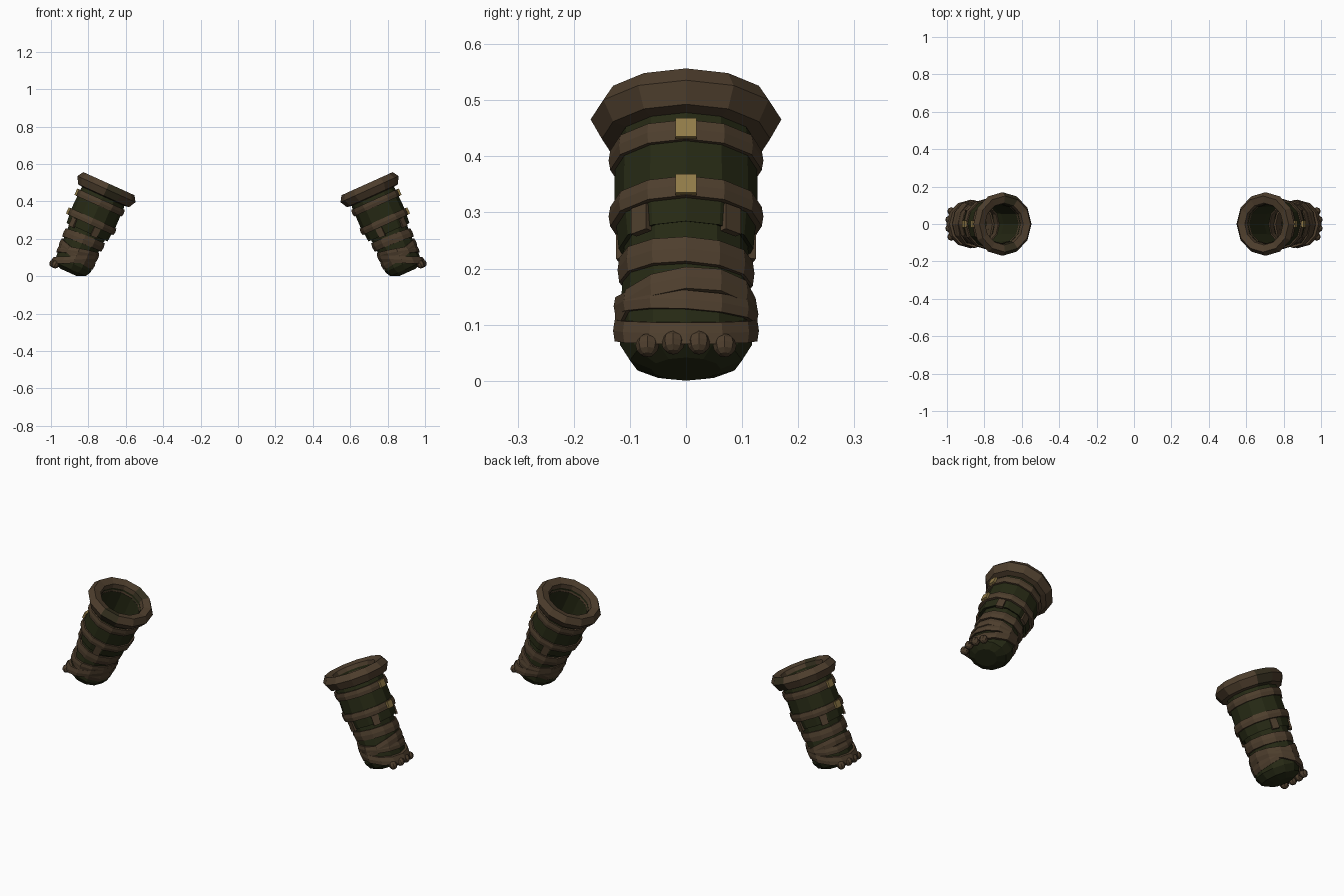
import bpy, bmesh, math
from mathutils import Matrix, Vector

if "Cube" in bpy.data.objects:
    bpy.data.objects.remove(bpy.data.objects["Cube"])


def material(name, rgb):
    m = bpy.data.materials.new(name)
    m.diffuse_color = (*rgb, 1)
    m.use_nodes = True
    m.node_tree.nodes["Principled BSDF"].inputs["Base Color"].default_value = m.diffuse_color
    return m


LEATHER = material("brown leather", (0.075, 0.048, 0.026))
CLOTH = material("dark green cloth", (0.019, 0.022, 0.007))
BRASS = material("dull brass", (0.28, 0.195, 0.065))
SHADE = material("dark olive leather", (0.034, 0.028, 0.013))

SIDES = 12
# Glove frame: local x = back of hand, local z = up the arm, origin = rim centre
FRAME = Matrix.Translation((0.69, 0, 0.495)) @ Matrix.Rotation(math.radians(-24.3), 4, 'Y')


def finish(bm, name, side, mats):
    bmesh.ops.recalc_face_normals(bm, faces=bm.faces)
    bm.transform(FRAME)
    if side < 0:
        bm.transform(Matrix.Scale(-1, 4, (1, 0, 0)))
        bmesh.ops.reverse_faces(bm, faces=bm.faces)
    me = bpy.data.meshes.new(name)
    bm.to_mesh(me)
    bm.free()
    for m in mats:
        me.materials.append(m)
    ob = bpy.data.objects.new(name + ("_right" if side > 0 else "_left"), me)
    bpy.context.collection.objects.link(ob)
    return ob


def rings(profile, closed=False, cap=False, tilt=0, twist=0):
    """Stack of oval rings (x radius, y radius, depth, x centre)."""
    bm = bmesh.new()
    loops = []
    for rx, ry, t, cx in profile:
        loop = []
        for i in range(SIDES):
            a = 2 * math.pi * i / SIDES
            x, y = cx + rx * math.cos(a), ry * math.sin(a)
            loop.append(bm.verts.new((x, y, -(t + tilt * x + twist * y))))
        loops.append(loop)
    pairs = list(zip(loops, loops[1:]))
    if closed:
        pairs.append((loops[-1], loops[0]))
    for a, b in pairs:
        for i in range(SIDES):
            j = (i + 1) % SIDES
            bm.faces.new((a[i], a[j], b[j], b[i]))
    if cap:
        bm.faces.new(loops[-1])
    return bm


def band(name, side, rx, ry, t, half, tilt=0, twist=0, cx=0, thick=0.018):
    """Strap with a square section wrapped around the arm."""
    ix, iy = rx - thick, ry - thick
    prof = [(ix, iy, t - half, cx), (rx - .003, ry - .003, t - half, cx),
            (rx, ry, t, cx), (rx - .003, ry - .003, t + half, cx),
            (ix, iy, t + half, cx)]
    finish(rings(prof, closed=True, tilt=tilt, twist=twist), name, side, [LEATHER])


def box(name, side, centre, size, mat, angle=0):
    bm = bmesh.new()
    m = (Matrix.Rotation(angle, 4, 'Z') @ Matrix.Translation(centre)
         @ Matrix.Diagonal((*size, 1)))
    bmesh.ops.create_cube(bm, size=1, matrix=m)
    finish(bm, name, side, [mat])


for side in (1, -1):
    # Rolled cuff around the opening
    cuff = [(0.112, 0.01), (0.15, 0.0), (0.17, 0.032), (0.15, 0.07),
            (0.12, 0.075), (0.103, 0.05)]
    bm = rings([(r, r, t, 0) for r, t in cuff], closed=True)
    if side < 0:
        # Darker patches on the front and back of one cuff
        for f in bm.faces:
            c = f.calc_center_median()
            if abs(c.y) > 0.1 and 0 < -c.x < 0.06:
                f.material_index = 1
    finish(bm, "cuff", side, [LEATHER, SHADE])

    # Hollow sleeve with a double wall
    sleeve = [(0.105, 0.03), (0.12, 0.05), (0.126, 0.09), (0.128, 0.2),
              (0.12, 0.285), (0.108, 0.28)]
    finish(rings([(r, r, t, 0) for r, t in sleeve], closed=True), "sleeve", side, [CLOTH])

    # Hand ending in a rounded fist
    hand = [(0.108, 0.11, 0.25, 0), (0.1, 0.112, 0.33, 0), (0.1, 0.118, 0.42, 0),
            (0.102, 0.118, 0.47, -0.005), (0.088, 0.1, 0.502, -0.002),
            (0.05, 0.062, 0.521, 0.002)]
    finish(rings(hand, cap=True), "hand", side, [CLOTH])

    # Two sleeve straps with buckles
    for k, t in enumerate((0.112, 0.222)):
        band("sleeve_strap_%d" % (k + 1), side, 0.138, 0.138, t, 0.019)
        box("buckle_%d" % (k + 1), side, (0.138, 0, -t), (0.012, 0.038, 0.036), BRASS)

    # Leather tabs hanging over the sleeve hem
    for k, deg in enumerate((42, -42, 110, -110)):
        box("hem_tab_%d" % (k + 1), side, (0.119, 0, -0.268), (0.014, 0.036, 0.05),
            LEATHER, math.radians(deg))

    # Crossed wrappings round wrist, palm and knuckles
    band("wrist_wrap", side, 0.115, 0.122, 0.33, 0.024, tilt=0.05, twist=0.03)
    band("palm_wrap", side, 0.112, 0.127, 0.412, 0.021, tilt=-0.2, twist=-0.08)
    band("palm_cross_wrap", side, 0.109, 0.129, 0.405, 0.018, tilt=0.25, twist=0.06)
    band("knuckle_wrap", side, 0.112, 0.13, 0.445, 0.021, tilt=0.5)

    # Row of knuckles below the wrap
    for k in range(4):
        bm = bmesh.new()
        y = -0.069 + 0.046 * k
        x = 0.096 - 0.012 * (abs(y) > 0.05)
        bmesh.ops.create_uvsphere(bm, u_segments=8, v_segments=6, radius=0.021,
                                  matrix=Matrix.Translation((x, y, -0.512)))
        finish(bm, "knuckle_%d" % (k + 1), side, [LEATHER])
